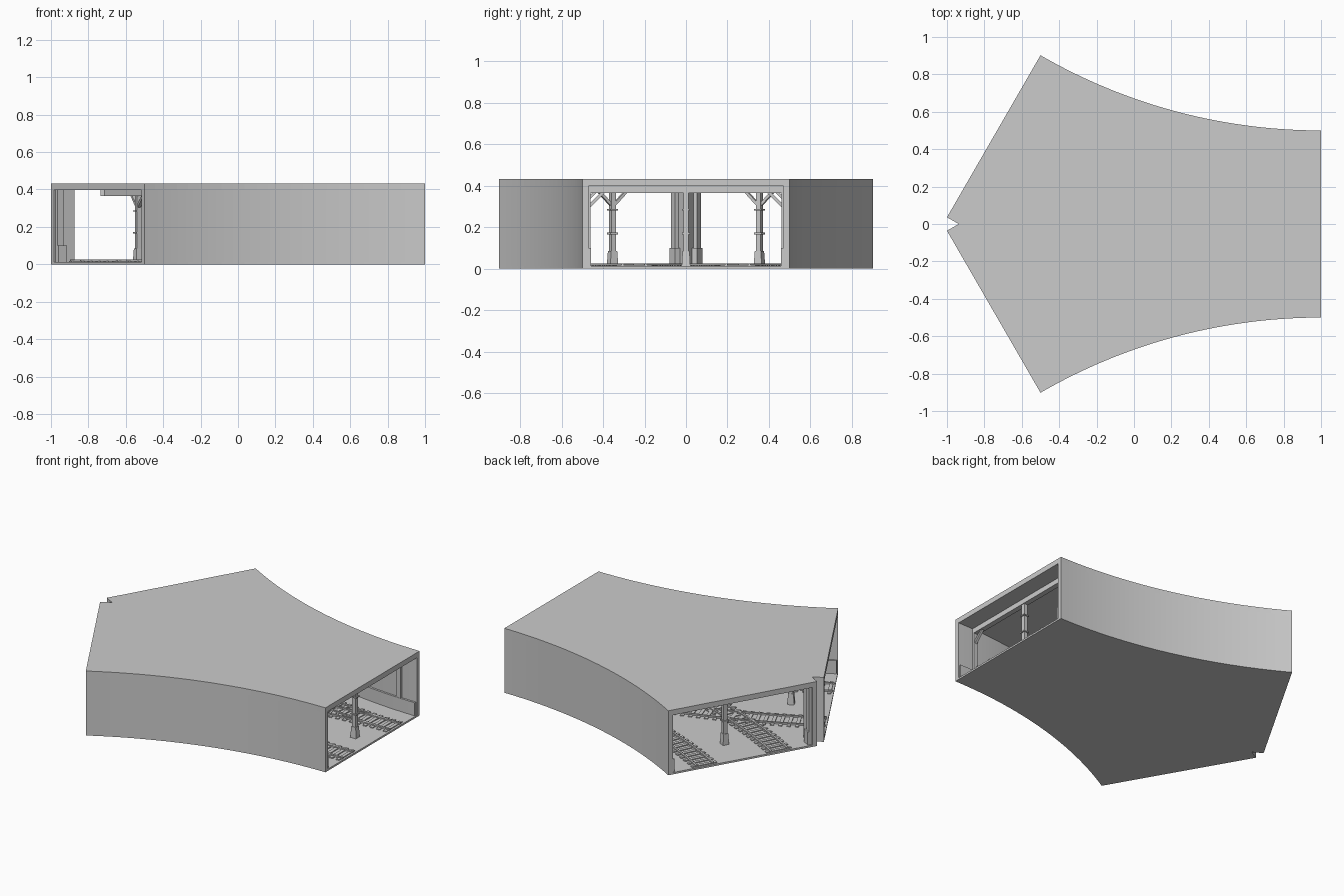
import bpy, bmesh, math
from mathutils import Vector, Matrix

if "Cube" in bpy.data.objects:
    bpy.data.objects.remove(bpy.data.objects["Cube"])

H, FLOOR, CEIL = 0.433, 0.012, 0.398
END = math.radians(30)


def pt(r, a, s=1, z=0.0):
    """Point on a branch arc; s = 1 upper branch, -1 lower branch."""
    return Vector((1 - r * math.sin(a), s * (3.5 - r * math.cos(a)), z))


def finish(name, bm, smooth=False):
    bmesh.ops.recalc_face_normals(bm, faces=bm.faces)
    me = bpy.data.meshes.new(name)
    bm.to_mesh(me)
    bm.free()
    ob = bpy.data.objects.new(name, me)
    bpy.context.collection.objects.link(ob)
    if smooth:
        bpy.ops.object.select_all(action='DESELECT')
        ob.select_set(True)
        bpy.context.view_layer.objects.active = ob
        bpy.ops.object.shade_smooth_by_angle(angle=math.radians(30))
    return ob


def slab(name, outline, z0, z1):
    bm = bmesh.new()
    f = bm.faces.new([bm.verts.new((p.x, p.y, z0)) for p in outline])
    ext = bmesh.ops.extrude_face_region(bm, geom=[f])
    vs = [g for g in ext['geom'] if isinstance(g, bmesh.types.BMVert)]
    bmesh.ops.translate(bm, verts=vs, vec=(0, 0, z1 - z0))
    return finish(name, bm)


def arc_bar(bm, s, r0, r1, z0, z1, a0=0.0, a1=END, n=24, a0b=None):
    """Rectangular bar swept along a branch arc."""
    a0b = a0 if a0b is None else a0b
    rings = []
    for i in range(n + 1):
        t = i / n
        a, b = a0 + (a1 - a0) * t, a0b + (a1 - a0b) * t
        rings.append([bm.verts.new(p) for p in (
            pt(r0, a, s, z0), pt(r1, b, s, z0), pt(r1, b, s, z1), pt(r0, a, s, z1))])
    for p, q in zip(rings, rings[1:]):
        for k in range(4):
            bm.faces.new((p[k], p[(k + 1) % 4], q[(k + 1) % 4], q[k]))
    bm.faces.new(rings[0])
    bm.faces.new(rings[-1])


def box(bm, c, size, yaw=0.0, taper=1.0):
    """Box turned about z, optionally tapered towards its top."""
    m = Matrix.Translation(c) @ Matrix.Rotation(yaw, 4, 'Z')
    vs = bmesh.ops.create_cube(bm, size=1)['verts']
    for v in vs:
        k = taper if v.co.z > 0 else 1.0
        v.co = m @ Vector((v.co.x * size[0] * k, v.co.y * size[1] * k, v.co.z * size[2]))


def beam(bm, p, q, w, h):
    """Square-cut timber from p to q."""
    d = q - p
    m = Matrix.Translation((p + q) / 2) @ d.to_track_quat('X', 'Z').to_matrix().to_4x4()
    for v in bmesh.ops.create_cube(bm, size=1)['verts']:
        v.co = m @ Vector((v.co.x * d.length, v.co.y * w, v.co.z * h))


# floor and ceiling: trunk splitting into two curved branches
N = 24
upper = [pt(3, END * i / N) for i in range(N + 1)]
cut = math.acos(3.5 / 4)
half = upper + [pt(4, END + (cut - END) * i / 3) for i in range(3)]
outline = half + [Vector((1 - 4 * math.sin(cut), 0, 0))] + \
    [Vector((p.x, -p.y, 0)) for p in reversed(half)]
slab("floor", outline, 0, FLOOR)
slab("ceiling", outline, CEIL, H)

# side walls, skirting, and the short walls at the fork
for s, tag in ((1, "upper"), (-1, "lower")):
    bm = bmesh.new()
    arc_bar(bm, s, 3.0, 3.03, FLOOR, CEIL)
    finish(tag + "_side_wall", bm, True)
    bm = bmesh.new()
    arc_bar(bm, s, 3.03, 3.043, FLOOR, 0.10, 0.002, END - 0.002)
    finish(tag + "_skirting", bm, True)
    bm = bmesh.new()
    arc_bar(bm, s, 3.97, 4.0, FLOOR, CEIL, math.acos(3.5 / 3.97), END, 3, cut)
    finish(tag + "_fork_wall", bm)
    bm = bmesh.new()
    yaw = -s * END
    box(bm, (-0.945, s * 0.052, 0.056), (0.055, 0.032, 0.088), yaw)
    box(bm, (-0.955, s * 0.052, 0.245), (0.04, 0.024, 0.306), yaw)
    finish(tag + "_fork_post", bm)

# tracks: two per branch, sharing the trunk
for s, tag in ((1, "upper"), (-1, "lower")):
    for r, side in ((3.25, "outer"), (3.75, "inner")):
        rails, ties = bmesh.new(), bmesh.new()
        for off in (-0.055, 0.055):
            arc_bar(rails, s, r + off - 0.006, r + off + 0.006, 0.015, 0.025, 0.002, END - 0.002)
        n = round(r * END / 0.05)
        for i in range(n):
            a = END * (i + 0.5) / n
            box(ties, pt(r, a, s, 0.0095), (0.022, 0.17, 0.017), -s * a)
        finish(f"{tag}_{side}_rails", rails)
        finish(f"{tag}_{side}_ties", ties)


def centre_post(name, x, y, yaw):
    bm = bmesh.new()
    box(bm, (x, y, 0.048), (0.042, 0.042, 0.074), yaw, 0.8)
    box(bm, (x, y, 0.22), (0.026, 0.026, 0.30), yaw)
    for z in (0.17, 0.285):
        box(bm, (x, y, z), (0.04, 0.04, 0.008), yaw)
    finish(name, bm)


# trunk frames: wall posts, cross beam, corner braces, floor sill
for i, x in enumerate((0.87, 0.5, 0.02)):
    a = math.asin((1 - x) / 3.03)
    w = 3.5 - 3.03 * math.cos(a)
    bm = bmesh.new()
    beam(bm, Vector((x, -w, 0.381)), Vector((x, w, 0.381)), 0.035, 0.034)
    for s in (1, -1):
        box(bm, pt(3.035, a, s, 0.19), (0.035, 0.014, 0.36), -s * a)
        beam(bm, Vector((x, s * (w - 0.005), 0.30)), Vector((x, s * (w - 0.075), 0.37)), 0.016, 0.014)
    finish(f"trunk_frame_{i + 1}", bm)
centre_post("trunk_centre_post", 0.87, 0, 0)

# branch frames, square to each branch
A = math.radians(26)
for s, tag in ((1, "upper"), (-1, "lower")):
    bm = bmesh.new()
    beam(bm, pt(3.03, A, s, 0.381), pt(3.92, A, s, 0.381), 0.035, 0.034)
    box(bm, pt(3.035, A, s, 0.19), (0.035, 0.014, 0.36), -s * A)
    beam(bm, pt(3.035, A, s, 0.30), pt(3.105, A, s, 0.37), 0.016, 0.014)
    for d in (-1, 1):
        beam(bm, pt(3.5 + d * 0.01, A, s, 0.31), pt(3.5 + d * 0.07, A, s, 0.37), 0.016, 0.014)
    # extra wall post between the trunk and the branch mouth
    b = math.radians(21)
    box(bm, pt(3.035, b, s, 0.205), (0.035, 0.014, 0.386), -s * b)
    finish(tag + "_branch_frame", bm)
    p = pt(3.5, A, s)
    centre_post(tag + "_branch_post", p.x, p.y, -s * A)
